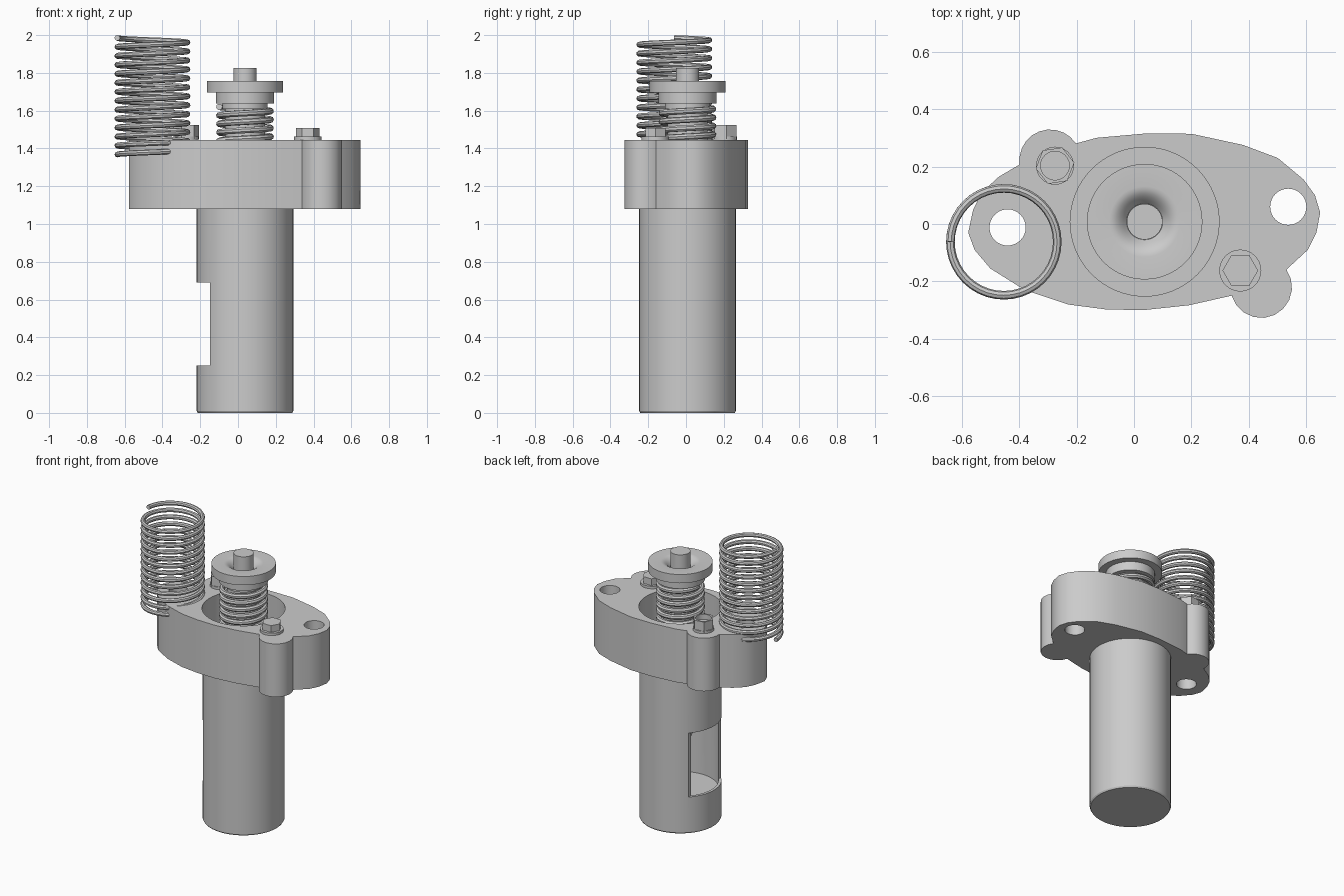
import bpy, bmesh, math
from mathutils import Vector

if "Cube" in bpy.data.objects:
    bpy.data.objects.remove(bpy.data.objects["Cube"], do_unlink=True)

grey = bpy.data.materials.new("plain_grey")
grey.use_nodes = True
COLOUR = (0.6, 0.6, 0.6, 1)
grey.diffuse_color = COLOUR
grey.node_tree.nodes["Principled BSDF"].inputs["Base Color"].default_value = COLOUR

AXIS = (0.037, 0.008)      # centre line of the barrel
FLANGE_LOW, FLANGE_TOP = 1.08, 1.445


def finish(name, bm, smooth=True):
    bmesh.ops.recalc_face_normals(bm, faces=bm.faces)
    mesh = bpy.data.meshes.new(name)
    bm.to_mesh(mesh)
    bm.free()
    obj = bpy.data.objects.new(name, mesh)
    bpy.context.collection.objects.link(obj)
    mesh.materials.append(grey)
    if smooth:
        smooth_shade(obj)
    return obj


def select(obj):
    bpy.ops.object.select_all(action='DESELECT')
    obj.select_set(True)
    bpy.context.view_layer.objects.active = obj


def smooth_shade(obj):
    select(obj)
    bpy.ops.object.shade_smooth_by_angle(angle=math.radians(30))


def lathe(name, profile, centre, steps=64, turn=0.0):
    """Turn an (r, z) profile around a vertical axis."""
    bm = bmesh.new()
    verts = [bm.verts.new((r * math.cos(turn), r * math.sin(turn), z)) for r, z in profile]
    edges = [bm.edges.new(pair) for pair in zip(verts, verts[1:])]
    bmesh.ops.spin(bm, geom=verts + edges, cent=(0, 0, 0), axis=(0, 0, 1),
                   angle=math.tau, steps=steps)
    bmesh.ops.remove_doubles(bm, verts=bm.verts, dist=1e-4)
    bmesh.ops.translate(bm, verts=bm.verts, vec=(*centre, 0))
    return finish(name, bm)


def rod(name, r, low, high, centre, steps=64, turn=0.0):
    return lathe(name, [(0, low), (r, low), (r, high), (0, high)], centre, steps, turn)


def cut(obj, cutter):
    cutter.hide_render = True
    mod = obj.modifiers.new("cut", 'BOOLEAN')
    mod.operation, mod.solver, mod.object = 'DIFFERENCE', 'EXACT', cutter
    select(obj)
    bpy.ops.object.modifier_apply(modifier=mod.name)
    bpy.data.objects.remove(cutter, do_unlink=True)


def arc(centre, r, start, end, n=10):
    angles = [math.radians(start + (end - start) * i / n) for i in range(n + 1)]
    return [(centre[0] + r * math.cos(a), centre[1] + r * math.sin(a)) for a in angles]


def spring(name, centre, r, wire, low, high, turns, per_turn=40):
    curve = bpy.data.curves.new(name, 'CURVE')
    curve.dimensions = '3D'
    curve.bevel_depth, curve.bevel_resolution = wire, 2
    curve.use_fill_caps = True
    line = curve.splines.new('POLY')
    count = turns * per_turn
    line.points.add(count)
    for i, p in enumerate(line.points):
        a = math.pi + math.tau * i / per_turn
        p.co = (centre[0] + r * math.cos(a), centre[1] + r * math.sin(a),
                low + (high - low) * i / count, 1)
    curve.materials.append(grey)
    obj = bpy.data.objects.new(name, curve)
    bpy.context.collection.objects.link(obj)
    select(obj)
    bpy.ops.object.convert(target='MESH')
    smooth_shade(bpy.context.view_layer.objects.active)


# Barrel with a slanted pocket behind a side window
barrel = lathe("barrel", [(0, 0), (0.25, 0), (0.256, 0.01), (0.256, 1.1), (0, 1.1)], AXIS)
pocket = rod("pocket_cutter", 0.237, 0.2, 1.04, AXIS)
bm = bmesh.new()
bm.from_mesh(pocket.data)
cut_geom = bmesh.ops.bisect_plane(
    bm, geom=bm.verts[:] + bm.edges[:] + bm.faces[:], clear_outer=True,
    plane_co=Vector((AXIS[0] + 0.02, 0, 0.6)), plane_no=Vector((1, 0, 0.37)))
bmesh.ops.holes_fill(bm, edges=[e for e in bm.edges if e.is_boundary])
bmesh.ops.recalc_face_normals(bm, faces=bm.faces)
bm.to_mesh(pocket.data)
bm.free()
cut(barrel, pocket)

bm = bmesh.new()
bmesh.ops.create_cube(bm, size=1)
bmesh.ops.scale(bm, verts=bm.verts, vec=(0.3, 1, 0.44))
bmesh.ops.translate(bm, verts=bm.verts, vec=(-0.298, 0, 0.47))
cut(barrel, finish("window_cutter", bm, False))
smooth_shade(barrel)

# Flange: a long oval with two round ears
outline = [(-0.13, 0.3), (0.04, 0.315), (0.2, 0.314), (0.38, 0.275), (0.5, 0.23),
           (0.59, 0.155), (0.63, 0.1), (0.648, 0.04), (0.635, -0.03), (0.605, -0.09)]
outline += arc((0.443, -0.22), 0.107, 35, -164)
outline += [(0.19, -0.283), (0.03, -0.3), (-0.1, -0.297), (-0.23, -0.28), (-0.38, -0.23),
            (-0.5, -0.155), (-0.555, -0.09), (-0.577, -0.03), (-0.56, 0.05),
            (-0.53, 0.11), (-0.47, 0.165)]
outline += arc((-0.292, 0.222), 0.107, 188, 33)
bm = bmesh.new()
base = bm.faces.new([bm.verts.new((x, y, FLANGE_LOW)) for x, y in outline])
top = bmesh.ops.extrude_face_region(bm, geom=[base])["geom"]
bmesh.ops.translate(bm, verts=[v for v in top if isinstance(v, bmesh.types.BMVert)],
                    vec=(0, 0, FLANGE_TOP - FLANGE_LOW))
flange = finish("flange", bm, False)
cut(flange, rod("bore_cutter", 0.259, 1.11, 1.6, AXIS))
for spot in ((-0.44, -0.012), (0.537, 0.06)):
    cut(flange, rod("hole_cutter", 0.063, 1, 1.6, spot, 32))
smooth_shade(flange)

# Plunger: stem, collar, dished cap and centre button
rod("plunger_stem", 0.105, 1.1, 1.65, AXIS, 48)
dish = [(0.063 + 0.06 * t, 1.757 - 0.045 * (1 - t) ** 2)
        for t in (1, 0.8, 0.6, 0.4, 0.2, 0)]
lathe("plunger_cap", [(0, 1.61), (0.12, 1.61), (0.12, 1.637), (0.154, 1.637), (0.154, 1.697),
                      (0.201, 1.697), (0.201, 1.757)] + dish + [(0, 1.712)], AXIS)
rod("centre_button", 0.062, 1.7, 1.827, AXIS, 40)

# Springs
spring("plunger_spring", AXIS, 0.136, 0.017, 1.125, 1.62, 11)
spring("large_spring", (-0.453, -0.062), 0.186, 0.015, 1.368, 1.985, 13)

# Bolts with washers
for side, spot, turn, head in (("front", (0.37, -0.162), 0, 1.508),
                               ("back", (-0.275, 0.203), 0.15, 1.525)):
    rod(side + "_washer", 0.073 if side == "front" else 0.066,
        FLANGE_TOP - 0.01, 1.462, spot, 32)
    bolt = rod(side + "_bolt", 0.062 if side == "front" else 0.068, 1.45, head, spot, 6, turn)
    if side == "back":
        cut(bolt, rod("socket_cutter", 0.05, 1.49, 1.6, spot, 24))
        smooth_shade(bolt)
